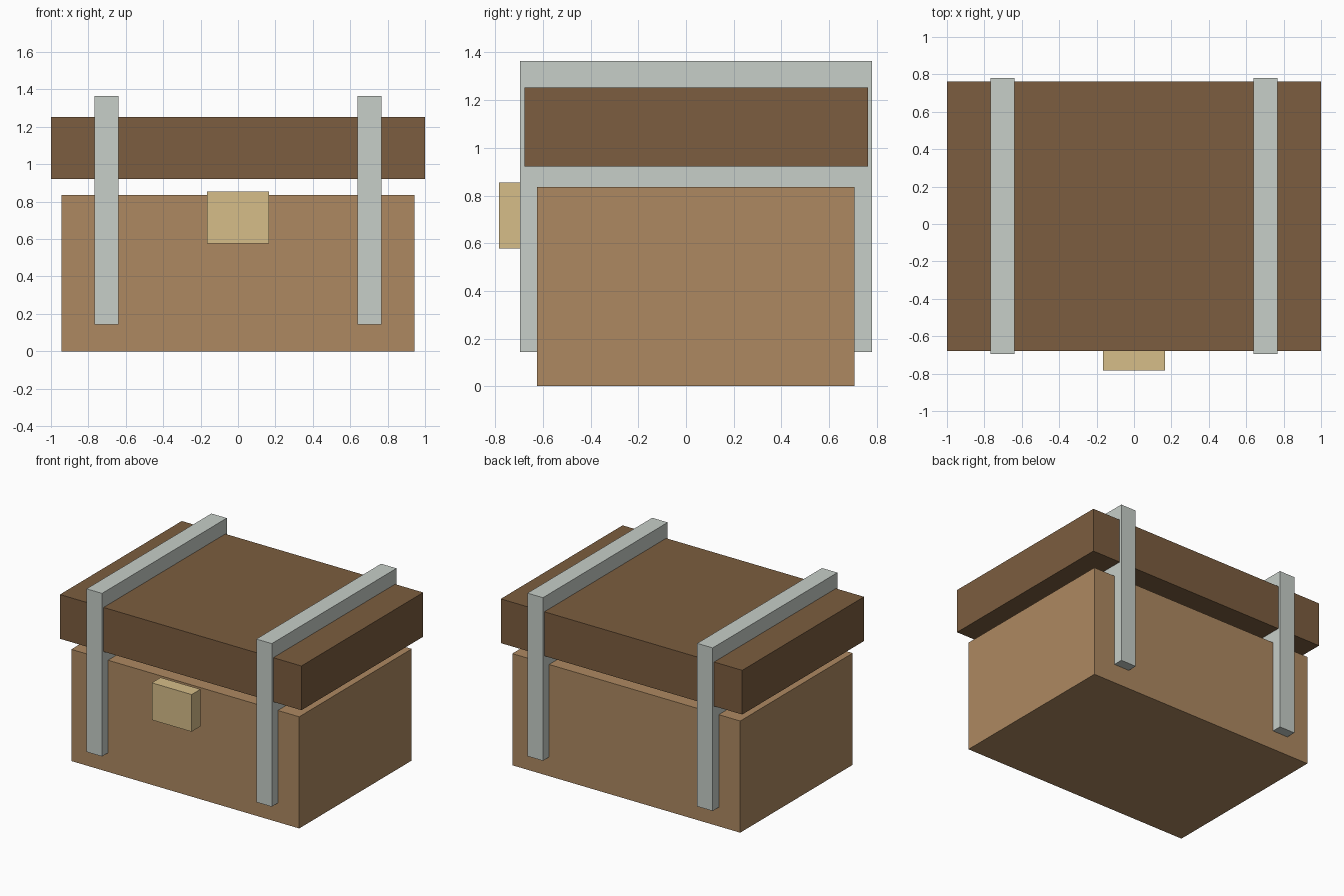
import bpy
from mathutils import Vector

if "Cube" in bpy.data.objects:
    bpy.data.objects.remove(bpy.data.objects["Cube"])


def material(name, color):
    mat = bpy.data.materials.new(name)
    mat.diffuse_color = (*color, 1)
    mat.use_nodes = True
    mat.node_tree.nodes["Principled BSDF"].inputs["Base Color"].default_value = mat.diffuse_color
    return mat


def box(name, low, high, mat):
    """Flat-shaded box between two opposite corners."""
    low, high = Vector(low), Vector(high)
    bpy.ops.mesh.primitive_cube_add(size=1, location=(low + high) / 2)
    obj = bpy.context.object
    obj.name = name
    obj.scale = high - low
    bpy.ops.object.transform_apply(location=False, rotation=False, scale=True)
    obj.data.materials.append(mat)
    return obj


wood = material("light_wood", (0.42, 0.25, 0.12))
dark_wood = material("dark_wood", (0.20, 0.11, 0.05))
metal = material("pale_metal", (0.57, 0.62, 0.58))
brass = material("brass", (0.67, 0.51, 0.25))

# Chest body and the overhanging lid floating just above it
box("chest_body", (-0.944, -0.624, 0), (0.944, 0.707, 0.836), wood)
box("lid", (-1, -0.678, 0.921), (1, 0.763, 1.252), dark_wood)

# Straps running through body and lid, one per side
for side, x in (("left", -0.703), ("right", 0.703)):
    box(f"{side}_strap", (x - 0.064, -0.696, 0.143), (x + 0.064, 0.78, 1.364), metal)

# Latch plate standing off the front
box("latch", (-0.165, -0.784, 0.577), (0.165, -0.68, 0.855), brass)
